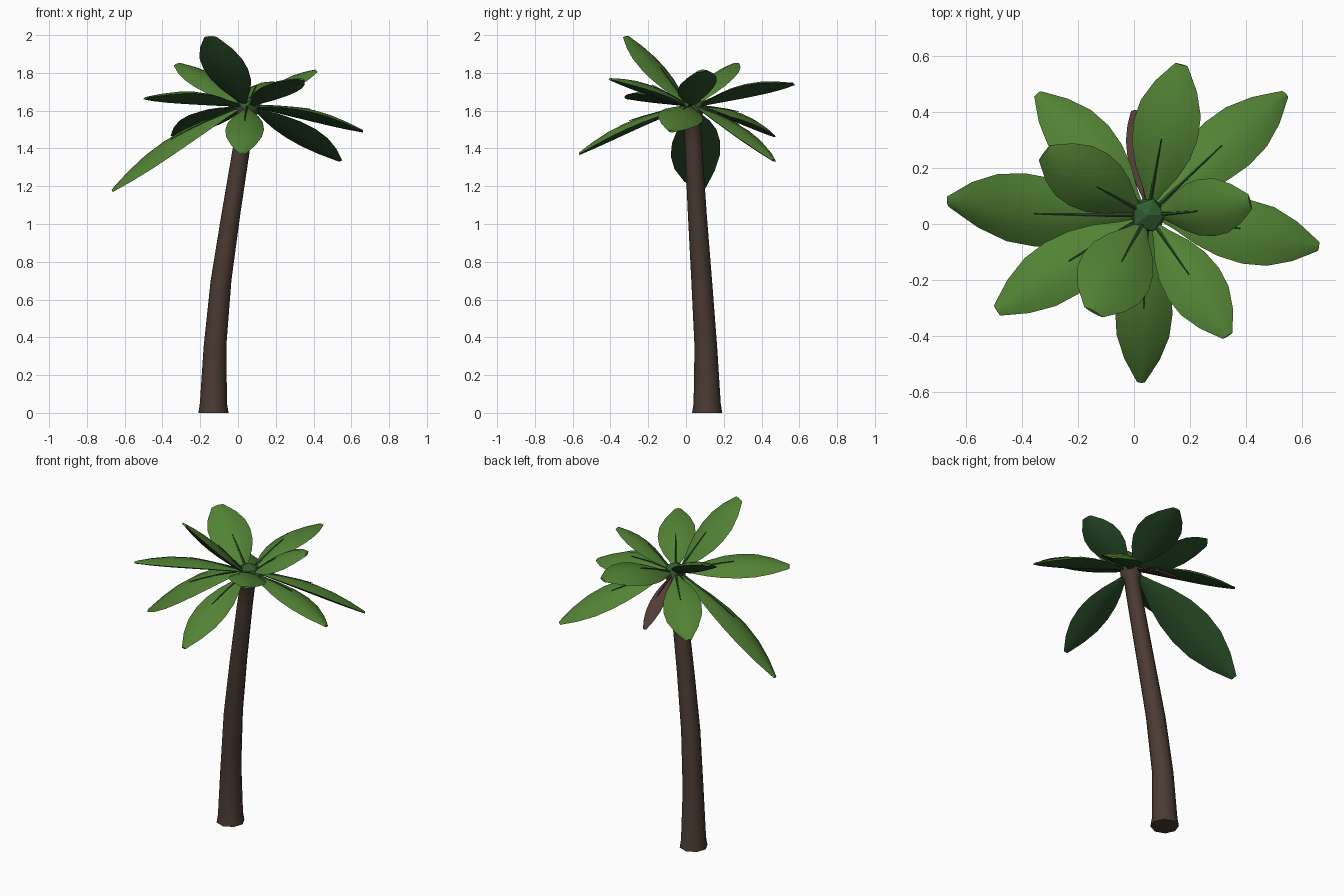
import bpy, bmesh, math
from mathutils import Vector, Matrix

if "Cube" in bpy.data.objects:
    bpy.data.objects.remove(bpy.data.objects["Cube"])


def material(name, rgb):
    m = bpy.data.materials.new(name)
    m.diffuse_color = (*rgb, 1)
    m.use_nodes = True
    m.node_tree.nodes["Principled BSDF"].inputs["Base Color"].default_value = m.diffuse_color
    return m


GREEN = material("leaf_green", (0.085, 0.225, 0.035))
DARK = material("leaf_underside", (0.024, 0.08, 0.024))
BUD = material("bud_green", (0.03, 0.11, 0.03))
BARK = material("bark", (0.07, 0.043, 0.032))
DRY = material("dry_leaf", (0.085, 0.048, 0.036))


def finish(name, bm, mats, angle=50):
    bmesh.ops.recalc_face_normals(bm, faces=bm.faces)
    me = bpy.data.meshes.new(name)
    bm.to_mesh(me)
    bm.free()
    ob = bpy.data.objects.new(name, me)
    bpy.context.collection.objects.link(ob)
    for m in mats:
        me.materials.append(m)
    bpy.ops.object.select_all(action='DESELECT')
    ob.select_set(True)
    bpy.context.view_layer.objects.active = ob
    bpy.ops.object.shade_smooth_by_angle(angle=math.radians(angle))
    return ob


def loft(bm, rings, mat=lambda j: 0):
    """Skin a list of closed point rings and cap both ends."""
    vs = [[bm.verts.new(p) for p in r] for r in rings]
    n = len(vs[0])
    for a, b in zip(vs, vs[1:]):
        for j in range(n):
            f = bm.faces.new((a[j], a[(j + 1) % n], b[(j + 1) % n], b[j]))
            f.material_index = mat(j)
    for end in (vs[0], vs[-1]):
        bm.faces.new(end)


# Curved, tapering trunk with a slightly flared foot: x, y, z, radius
TRUNK = [(-0.13, 0.112, 0, 0.08), (-0.13, 0.112, 0.05, 0.072),
         (-0.122, 0.105, 0.35, 0.06), (-0.09, 0.083, 0.70, 0.055),
         (-0.038, 0.06, 1.05, 0.05), (0.018, 0.04, 1.40, 0.046),
         (0.045, 0.034, 1.56, 0.044), (0.05, 0.033, 1.59, 0.06),
         (0.05, 0.033, 1.63, 0.055)]
bm = bmesh.new()
loft(bm, [[Vector((x + r * math.cos(k * math.pi / 4 + 0.05),
                   y + r * math.sin(k * math.pi / 4 + 0.05), z))
           for k in range(8)] for x, y, z, r in TRUNK])
finish("trunk", bm, [BARK])

# Crown bud
CROWN = Vector((0.05, 0.032, 1.62))
bm = bmesh.new()
bmesh.ops.create_icosphere(
    bm, subdivisions=1, radius=0.068,
    matrix=Matrix.Translation(CROWN + Vector((0, 0, 0.005))) @ Matrix.Diagonal((1, 1, 0.75, 1)))
finish("crown_bud", bm, [BUD], 20)

# Half-width along the leaf, as a fraction of its widest point
OUTLINE = [(0, .05), (.12, .3), (.26, .66), (.4, .9), (.55, 1),
           (.7, .92), (.85, .62), (.96, .27), (1, .14)]
# Cross-section: across, lens height (upper side first, then lower)
SECTION = [(-1, 0), (-.5, .9), (0, 1.2), (.5, .9),
           (1, 0), (.5, -.6), (0, -.8), (-.5, -.6)]


def leaf(name, tip, width, mats, arch=0.02, roll=0.0, blunt=0.0, thick=0.027):
    tip = Vector(tip)
    flat = (tip - CROWN)
    flat.z = 0
    base = CROWN + flat.normalized() * 0.025
    d = tip - base
    axis = d.normalized()
    side = axis.cross(Vector((0, 0, 1))).normalized()
    side = Matrix.Rotation(math.radians(roll), 3, axis) @ side
    up = side.cross(axis)

    def at(t):
        return base + d * t + up * arch * math.sin(math.pi * t)

    rings = []
    for t, w in OUTLINE:
        h = thick * (0.1 + 0.9 * w)
        if t > 0.6:
            w = min(1, w + blunt * (t - 0.6) / 0.4)
        rings.append([at(t) + side * (u * w * width / 2) + up * (v * h)
                      for u, v in SECTION])
    bm = bmesh.new()
    loft(bm, rings, lambda j: 0 if j < 4 else 1)
    finish(name, bm, mats)
    # Slender stalk just breaking through the upper face
    bm = bmesh.new()
    stalk = []
    for t, r in [(0, .008), (.2, .006), (.38, .004), (.5, .002)]:
        c = at(t) + up * (0.006 + 0.06 * t)
        stalk.append([c + (side * math.cos(a) + up * math.sin(a)) * r
                      for a in (k * math.tau / 5 for k in range(5))])
    loft(bm, stalk)
    finish(name + "_stalk", bm, [mats[1]])


# Leaf tips, width, arch, roll, tip bluntness
LEAVES = [((-0.665, 0.08, 1.175), .275, .03, -20, 0),
          ((0.66, -0.08, 1.49), .235, .02, -13, 0),
          ((0.025, -0.565, 1.37), .205, .02, 0, 0),
          ((0.17, 0.57, 1.74), .245, .02, -13, .05),
          ((0.54, 0.465, 1.335), .225, .02, -12, 0),
          ((-0.345, 0.465, 1.465), .22, .02, 13, 0),
          ((-0.49, -0.31, 1.665), .225, .02, 13, .05),
          ((0.335, -0.40, 1.765), .215, .01, -7, .05),
          ((0.415, 0.08, 1.81), .215, .005, 13, .12),
          ((-0.32, 0.255, 1.845), .235, .005, -12, .15),
          ((-0.145, -0.315, 1.99), .27, -.005, 0, .14)]
for i, (tip, w, arch, roll, blunt) in enumerate(LEAVES, 1):
    leaf(f"leaf_{i}", tip, w, [GREEN, DARK], arch, roll, blunt)

# Single withered leaf hanging at the back
leaf("dry_leaf", (0.0, 0.405, 1.42), .09, [DRY, DRY], .01, 0, .1, .015)
